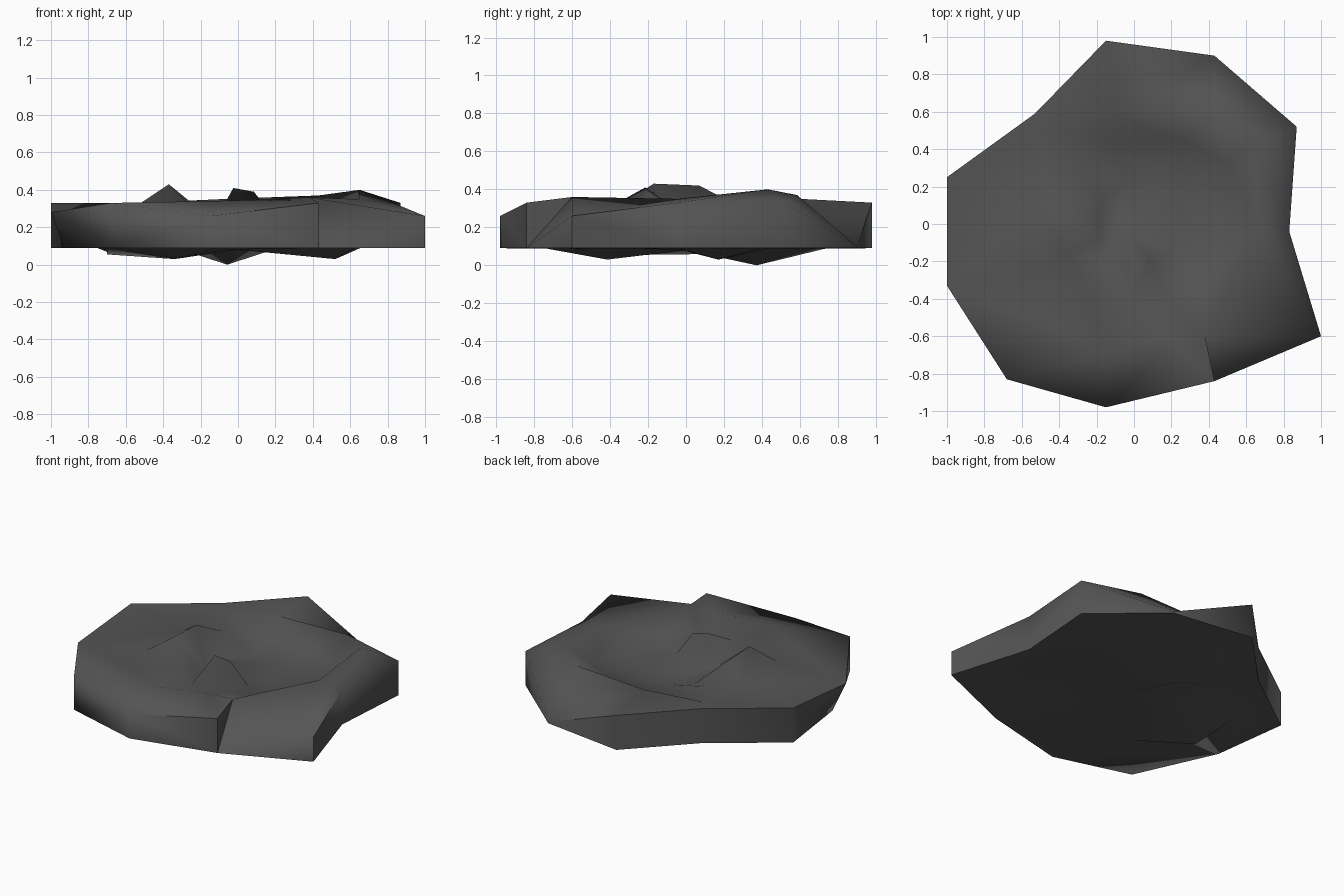
import bpy, bmesh, math

if "Cube" in bpy.data.objects:
    bpy.data.objects.remove(bpy.data.objects["Cube"])

# outer edge of the slab, clockwise from the back (x, y, top height)
outer = [(-.15, .98, .33), (.43, .90, .10), (.87, .52, .33), (.83, -.04, .33),
         (1, -.60, .26), (.43, -.84, .33), (-.15, -.98, .26), (-.68, -.83, .33),
         (-1, -.33, .28), (-1, .25, .33), (-.53, .59, .33)]
# raised rim around the crater
rim = [(-.10, .60, .35), (.43, .585, .37), (.65, .43, .40), (.65, -.04, .35),
       (.38, -.60, .36), (.20, -.60, .35), (-.15, -.69, .34), (-.42, -.53, .33),
       (-.52, -.26, .33), (-.50, .10, .33), (-.48, .50, .33)]
# inner slope, with the high crest on the left side
slope = [(-.10, .45, .26), (.25, .45, .26), (.50, .33, .27), (.50, -.04, .26),
         (.38, -.32, .27), (.17, -.40, .28), (-.05, -.43, .29), (-.25, -.36, .31),
         (-.37, -.17, .43), (-.37, .07, .42), (-.32, .28, .31)]
# crater floor with one small peak
peak = {5: .39, 6: .41}
floor = [(x * .5, y * .5, peak.get(i, .23)) for i, (x, y, z) in enumerate(slope)]
# underside: flat edge, then local lumps (scale, height)
base = [(x, y, .09) for x, y, z in outer]
base[8] = (-.93, -.28, .09)
shelf = [(x * .75, y * .75, .088) for x, y, z in base]
lumps = [(.38, 0), (.5, .09), (.6, .03), (.55, .08), (.5, .09), (.5, .09),
         (.5, .08), (.5, .03), (.7, .055), (.68, .06), (.6, .085)]
under = [(x * s, y * s, h) for (x, y, z), (s, h) in zip(outer, lumps)]
under[2] = (.52, .17, .03)

bm = bmesh.new()
rings = [[bm.verts.new(p) for p in r]
         for r in (under, shelf, base, outer, rim, slope, floor)]
n = len(outer)


def cap(ring, point):
    tip = bm.verts.new(point)
    for i in range(n):
        bm.faces.new((ring[i], ring[(i + 1) % n], tip))


CUT = 4  # front right segment, where the wall leans back to the rim
for level, (a, b) in enumerate(zip(rings, rings[1:])):
    for i in range(n):
        j = (i + 1) % n
        if i == CUT and level in (2, 3):
            continue
        bm.faces.new((a[i], a[j], b[j], b[i]))
low, top, lip = rings[2:5]
bm.faces.new((low[4], low[5], top[4]))
bm.faces.new((top[4], low[5], lip[4]))
bm.faces.new((low[5], top[5], lip[4]))
bm.faces.new((top[5], lip[5], lip[4]))
cap(rings[0], (0, 0, .08))
cap(rings[-1], (-.08, .02, .25))
bmesh.ops.triangulate(bm, faces=bm.faces[:])
bmesh.ops.recalc_face_normals(bm, faces=bm.faces[:])

mesh = bpy.data.meshes.new("crater_rock")
bm.to_mesh(mesh)
bm.free()
rock = bpy.data.objects.new("crater_rock", mesh)
bpy.context.collection.objects.link(rock)

# dark stone
stone = bpy.data.materials.new("dark_stone")
stone.diffuse_color = (.09, .09, .09, 1)
stone.use_nodes = True
stone.node_tree.nodes["Principled BSDF"].inputs["Base Color"].default_value = stone.diffuse_color
mesh.materials.append(stone)

bpy.context.view_layer.objects.active = rock
rock.select_set(True)
bpy.ops.object.shade_smooth_by_angle(angle=math.radians(80))
